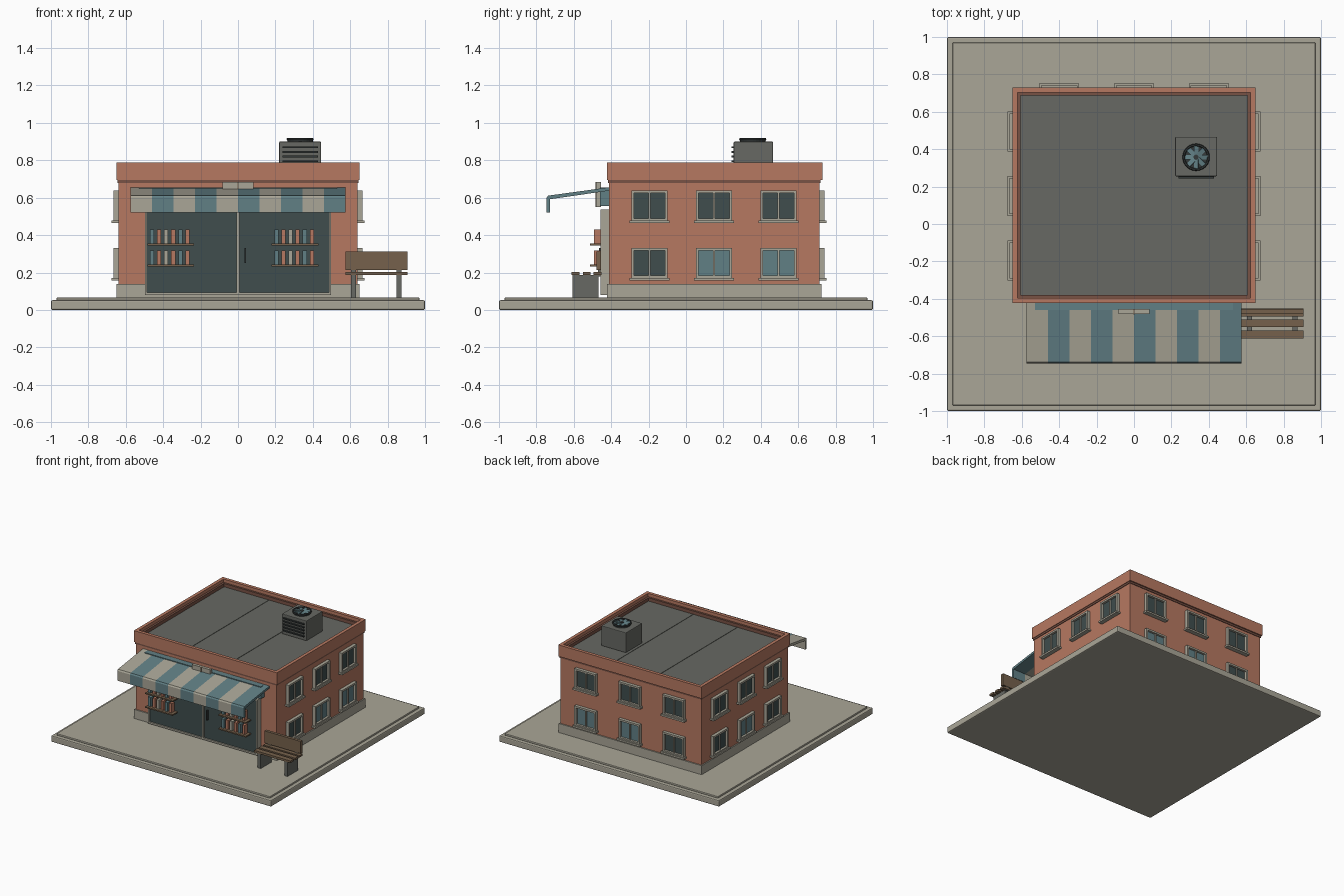
import bpy, bmesh, math
from mathutils import Matrix, Vector

if "Cube" in bpy.data.objects:
    bpy.data.objects.remove(bpy.data.objects["Cube"])


def mat(name, r, g, b):
    m = bpy.data.materials.new(name)
    m.diffuse_color = (r, g, b, 1)
    m.use_nodes = True
    m.node_tree.nodes["Principled BSDF"].inputs["Base Color"].default_value = m.diffuse_color
    return m


STONE = mat("pale stone", .40, .38, .31)
BRICK = mat("brick", .47, .19, .12)
DKBRICK = mat("dark brick", .19, .085, .06)
TEAL = mat("teal", .12, .215, .235)
GLASS = mat("dark glass", .05, .075, .075)
ROOF = mat("roof grey", .135, .14, .125)
WOOD = mat("wood", .18, .12, .072)
METAL = mat("dark metal", .035, .042, .042)


def finish(name, bm, m):
    bmesh.ops.recalc_face_normals(bm, faces=bm.faces)
    me = bpy.data.meshes.new(name)
    bm.to_mesh(me)
    bm.free()
    me.materials.append(m)
    ob = bpy.data.objects.new(name, me)
    bpy.context.collection.objects.link(ob)
    return ob


def boxes(name, items, m, bevel=0):
    """One object from boxes given as (x0, x1, y0, y1, z0, z1)."""
    bm = bmesh.new()
    for x0, x1, y0, y1, z0, z1 in items:
        M = Matrix.Translation(((x0 + x1) / 2, (y0 + y1) / 2, (z0 + z1) / 2)) \
            @ Matrix.Diagonal((abs(x1 - x0), abs(y1 - y0), abs(z1 - z0), 1))
        bmesh.ops.create_cube(bm, size=1, matrix=M)
    ob = finish(name, bm, m)
    if bevel:
        b = ob.modifiers.new("bevel", 'BEVEL')
        b.width, b.segments = bevel, 2
    return ob


def ring(x0, x1, y0, y1, z0, z1, t):
    """Four boxes forming a rectangular kerb of thickness t."""
    return [(x0, x1, y0, y0 + t, z0, z1), (x0, x1, y1 - t, y1, z0, z1),
            (x0, x0 + t, y0 + t, y1 - t, z0, z1), (x1 - t, x1, y0 + t, y1 - t, z0, z1)]


def disc(name, c, r, z0, z1, m, n=24):
    bm = bmesh.new()
    bmesh.ops.create_cone(bm, cap_ends=True, segments=n, radius1=r, radius2=r, depth=z1 - z0,
                          matrix=Matrix.Translation((c[0], c[1], (z0 + z1) / 2)))
    return finish(name, bm, m)


# Paved ground slab
boxes("pavement_slab", [(-1, 1, -1, 1, 0, .052)], STONE, .008)
boxes("pavement_top", [(-.97, .97, -.97, .97, .05, .066)], STONE, .004)

# Building body, plinth, cornice, parapet and roof
boxes("walls", [(-.64, .64, -.412, .715, .066, .70)], BRICK)
boxes("plinth", [(-.65, .65, -.422, .725, .066, .14)], STONE)
boxes("cornice_band", [(-.645, .645, -.417, .72, .679, .694)], DKBRICK)
boxes("parapet", ring(-.65, .65, -.423, .73, .694, .788, .027), BRICK)
boxes("parapet_inner_step", ring(-.623, .623, -.396, .703, .70, .762, .016), DKBRICK)
boxes("roof_deck", [(-.61, .61, -.385, .69, .695, .735)], ROOF)
boxes("roof_seams", [(x - .003, x + .003, -.38, .687, .73, .738) for x in (-.2, .2)], ROOF)

# Rooftop cooling unit with louvres and fan
ax, ay = .332, .357
boxes("cooling_unit", [(.22, .444, .255, .466, .735, .90)], ROOF, .005)
boxes("cooling_louvres", [(.237, .427, .243, .257, z, z + .01) for z in
                          (.765, .79, .815, .84, .865)], METAL)
disc("fan_well", (ax, ay), .068, .895, .908, METAL)
bm = bmesh.new()
for i in range(8):
    M = Matrix.Translation((ax, ay, .912)) @ Matrix.Rotation(i * math.pi / 4, 4, 'Z') \
        @ Matrix.Translation((.036, 0, 0)) @ Matrix.Rotation(.2, 4, 'X') \
        @ Matrix.Diagonal((.05, .024, .005, 1))
    bmesh.ops.create_cube(bm, size=1, matrix=M)
finish("fan_blades", bm, TEAL)
disc("fan_hub", (ax, ay), .014, .905, .919, METAL, 12)
bpy.ops.mesh.primitive_torus_add(major_segments=24, minor_segments=6, major_radius=.066,
                                 minor_radius=.007, location=(ax, ay, .913))
fan = bpy.context.object
fan.name = "fan_rim"
fan.data.materials.append(METAL)


# Windows: frame, sill and glass mapped on to a wall side
def place(side, u0, u1, d0, d1, z0, z1):
    if side == "back":
        return (u0, u1, .715 + d0, .715 + d1, z0, z1)
    s = 1 if side == "right" else -1
    return (s * (.64 + d0), s * (.64 + d1), u0, u1, z0, z1)


frames, sills, dark, lit = [], [], [], []
LIT = {("right", 1), ("right", 2), ("left", 1), ("back", 1), ("back", 2)}
for side, cols in (("right", (-.195, .15, .495)), ("left", (-.195, .15, .495)),
                   ("back", (-.4, 0, .4))):
    for i, u in enumerate(cols):
        for zc in (.25, .557):
            w, h, t = .097, .082, .015

            def add(lst, a, b, d, e, lo, hi):
                lst.append(place(side, u + a, u + b, d, e, zc + lo, zc + hi))
            add(frames, -w, -w + t, -.01, .026, -h, h)
            add(frames, w - t, w, -.01, .026, -h, h)
            add(frames, -w + t, w - t, -.01, .026, h - t, h)
            add(frames, -w + t, w - t, -.01, .026, -h, -h + t)
            add(frames, -.005, .005, -.01, .018, -h + t, h - t)
            add(sills, -w - .01, w + .01, -.01, .036, -h - .01, -h + .004)
            add(lit if (side, i) in LIT and zc < .4 else dark,
                -w + t, w - t, -.01, .008, -h + t, h - t)
boxes("window_frames", frames, STONE)
boxes("window_sills", sills, STONE)
boxes("dark_window_panes", dark, GLASS)
boxes("teal_window_panes", lit, TEAL)

# Shop front: frame, glass and door handle
fx = .498
boxes("shopfront_frame", [(-fx, -fx + .012, -.458, -.41, .08, .537), (fx - .012, fx, -.458, -.41, .08, .537),
                          (-fx, fx, -.458, -.41, .525, .537), (-fx, fx, -.458, -.41, .08, .094),
                          (-.007, .007, -.458, -.41, .09, .53)], STONE)
boxes("shopfront_glass", [(-.49, .49, -.447, -.41, .09, .53)], GLASS)
boxes("door_handle", [(.036, .044, -.465, -.445, .25, .33)], METAL)

# Header board and open-book sign plate
boxes("header_board", [(-.53, .53, -.46, -.41, .555, .655)], TEAL)
boxes("sign_plate", [(-.083, -.003, -.48, -.455, .55, .683), (.003, .083, -.48, -.455, .55, .683)], STONE)
boxes("sign_spine", [(-.003, .003, -.484, -.455, .55, .683)], WOOD)

# Striped awning: one extruded profile per stripe
profile = [(-.41, .656), (-.738, .611), (-.745, .60), (-.745, .52),
           (-.727, .52), (-.727, .592), (-.41, .638)]
for k, (nm, m) in enumerate((("awning_pale_stripes", STONE), ("awning_teal_stripes", TEAL))):
    bm = bmesh.new()
    for i in range(k, 10, 2):
        x = -.575 + i * .115
        f = bm.faces.new([bm.verts.new((x, y, z)) for y, z in profile])
        e = bmesh.ops.extrude_face_region(bm, geom=[f])
        bmesh.ops.translate(bm, vec=Vector((.115, 0, 0)),
                            verts=[v for v in e["geom"] if isinstance(v, bmesh.types.BMVert)])
    finish(nm, bm, m)

# Display shelves with upright books
shelves, books = [], {0: [], 1: [], 2: []}
for x0 in (-.46, .205):
    for z in (.35, .237):
        shelves.append((x0 - .025, x0 + .225, -.513, -.445, z - .005, z + .005))
        for i in range(6):
            x = x0 + i * .038
            books[(0, 1, 2, 1, 0, 1)[i]].append((x - .011, x + .011, -.493, -.455, z + .005, z + .08))
boxes("display_shelves", shelves, WOOD)
for (nm, m), key in zip((("teal_books", TEAL), ("brick_books", BRICK), ("pale_books", STONE)), books):
    boxes(nm, books[key], m)

# Bench: slatted seat, backrest and legs
boxes("bench_slats", [(.575, .905, y, y + .042, .187, .204) for y in (-.612, -.552, -.494)], WOOD)
boxes("bench_back", [(.575, .905, -.478, -.454, .213, .313)], WOOD)
boxes("bench_legs", [(x, x + .028, -.606, -.468, .066, .188) for x in (.603, .847)], ROOF)
boxes("bench_back_posts", [(x, x + .028, -.47, -.456, .18, .29) for x in (.603, .847)], ROOF)
